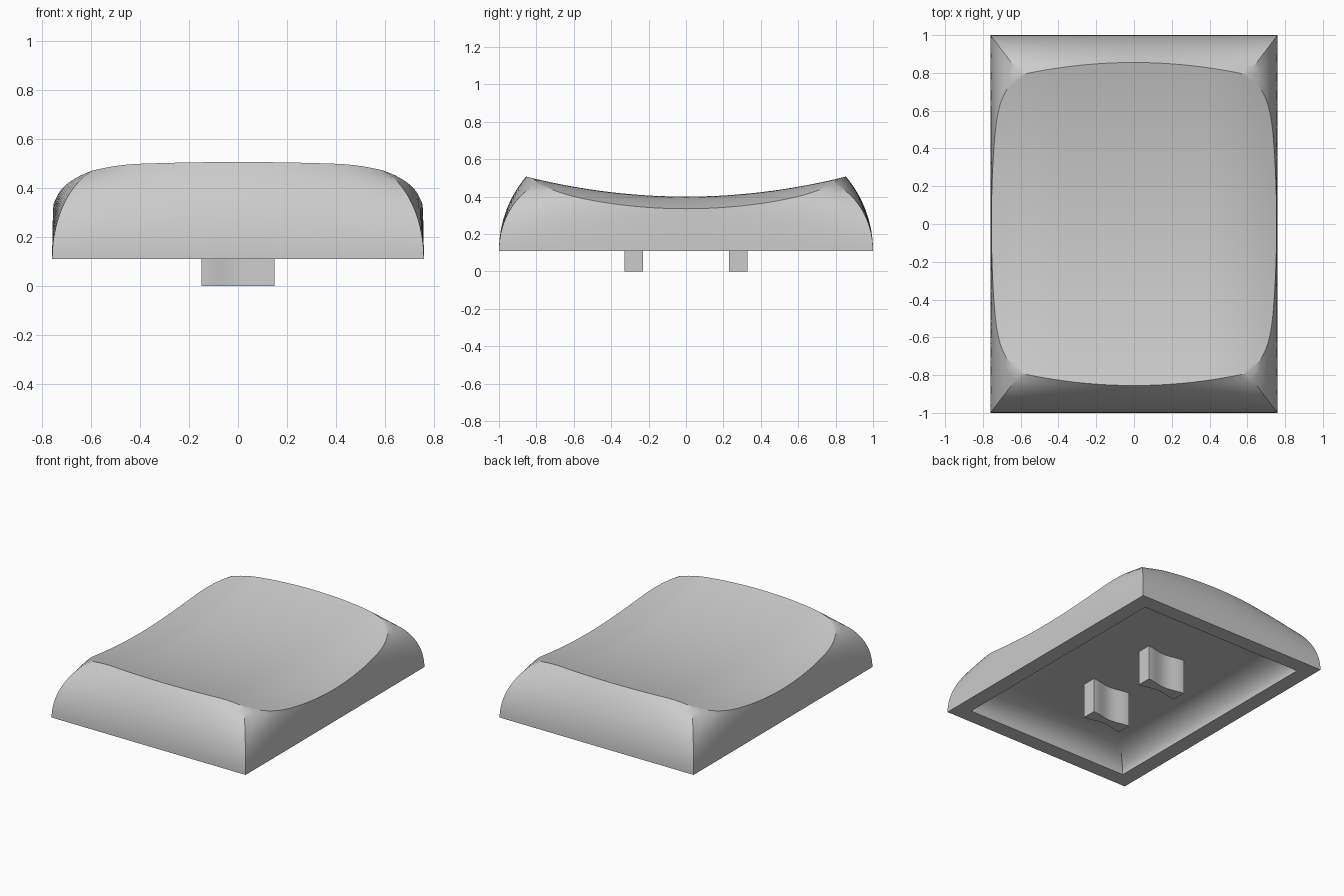
import bpy
import bmesh
import math

cube = bpy.data.objects.get("Cube")
if cube:
    bpy.data.objects.remove(cube, do_unlink=True)

BASE = 0.11      # height of the open lower edge
RIM = 0.11       # width of the flat lower edge
CEILING = 0.25   # height of the flat underside inside the cap
N = 40           # grid divisions along each side
LAYERS = 16      # divisions up each wall

grey = bpy.data.materials.new("mid_grey")
grey.use_nodes = True
grey.diffuse_color = (0.6, 0.6, 0.6, 1)
grey.node_tree.nodes["Principled BSDF"].inputs["Base Color"].default_value = (0.6, 0.6, 0.6, 1)


def dish(x, y):
    """Scooped along y, falling away towards the long sides."""
    fall = max(0, abs(x) - 0.4) / 0.355
    return 0.40 + 0.107 * (y / 0.855) ** 2 - 0.065 * fall ** 2


def top_point(u, v):
    """Point on the dished surface; u and v run from -1 to 1."""
    s = abs(v)
    x = (0.755 - 0.05 * s ** 2 - 0.105 * s ** 9) * u
    y = (0.855 - 0.065 * u ** 2) * v
    return x, y, dish(x, y)


def edge_point(u, v, inset):
    return (0.76 - inset) * u, (1 - inset) * v, BASE


def ceiling_point(u, v):
    return (0.46 - 0.06 * v * v) * u, (0.70 - 0.06 * u * u) * v, CEILING


def rise(low, high, t, bend):
    """Follow an arc that leaves low vertically and leans in to high."""
    lean = (1 - math.sqrt(1 - (bend * t) ** 2)) / (1 - math.sqrt(1 - bend ** 2))
    steps = (lean, lean, t)
    return [a + (b - a) * k for a, b, k in zip(low, high, steps)]


def outer_wall(u, v, t):
    bend = 0.65 + 0.27 * (u * v) ** 2     # rounder towards the corners
    return rise(edge_point(u, v, 0), top_point(u, v), t, bend)


def inner_wall(u, v, t):
    height = math.sin(t * math.pi / 2)
    return rise(edge_point(u, v, RIM), ceiling_point(u, v), height, 1)


def lower_edge(u, v, t):
    return edge_point(u, v, RIM * t)


def add_grid(bm, func, nu, nv):
    rows = [[bm.verts.new(func(i / nu, j / nv)) for i in range(nu + 1)]
            for j in range(nv + 1)]
    for a, b in zip(rows, rows[1:]):
        for i in range(nu):
            bm.faces.new((a[i], a[i + 1], b[i + 1], b[i]))


def finish(bm, name):
    bmesh.ops.remove_doubles(bm, verts=bm.verts, dist=0.0001)
    bmesh.ops.recalc_face_normals(bm, faces=bm.faces)
    mesh = bpy.data.meshes.new(name)
    bm.to_mesh(mesh)
    bm.free()
    mesh.materials.append(grey)
    obj = bpy.data.objects.new(name, mesh)
    bpy.context.collection.objects.link(obj)
    bpy.ops.object.select_all(action='DESELECT')
    obj.select_set(True)
    bpy.context.view_layer.objects.active = obj
    bpy.ops.object.shade_smooth_by_angle(angle=math.radians(32))


# Hollow cap: dished top, flat ceiling, and the walls and lower edge between
bm = bmesh.new()
for sheet in (top_point, ceiling_point):
    add_grid(bm, lambda a, b: sheet(2 * a - 1, 2 * b - 1), N, N)
sides = [lambda p: (p, -1), lambda p: (1, p), lambda p: (-p, 1), lambda p: (-1, -p)]
for side in sides:
    for wall, layers in ((outer_wall, LAYERS), (inner_wall, LAYERS), (lower_edge, 1)):
        add_grid(bm, lambda a, t: wall(*side(2 * a - 1), t), N, layers)
finish(bm, "cap_shell")


# Mounting prongs: bars with a shallow groove down both broad faces
def half_thickness(x):
    return 0.05 - 0.011 * (1 + math.cos(x / 0.15 * math.pi))


xs = [-0.15 + 0.3 * i / 30 for i in range(31)]
for name, centre in (("front_prong", -0.28), ("back_prong", 0.28)):
    bm = bmesh.new()
    outline = [(x, centre - half_thickness(x)) for x in xs]
    outline += [(x, centre + half_thickness(x)) for x in reversed(xs)]
    face = bm.faces.new([bm.verts.new((x, y, 0)) for x, y in outline])
    up = bmesh.ops.extrude_face_region(bm, geom=[face])["geom"]
    bmesh.ops.translate(bm, vec=(0, 0, CEILING + 0.01),
                        verts=[g for g in up if isinstance(g, bmesh.types.BMVert)])
    finish(bm, name)
